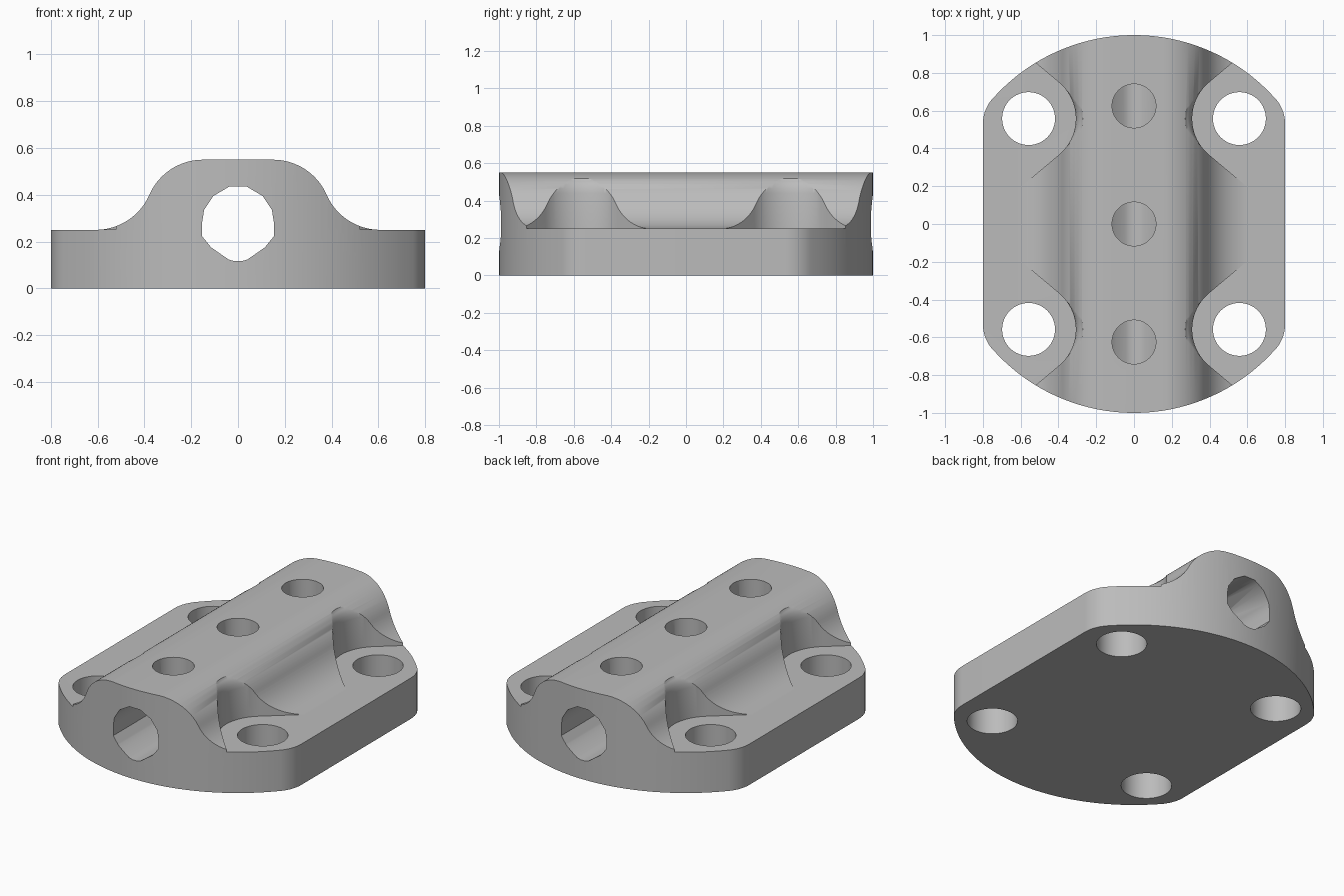
import bpy, bmesh
from math import cos, sin, radians, atan2, hypot, sqrt

if "Cube" in bpy.data.objects:
    bpy.data.objects.remove(bpy.data.objects["Cube"], do_unlink=True)

grey = bpy.data.materials.new("light grey metal")
grey.use_nodes = True
grey.diffuse_color = (0.5, 0.5, 0.5, 1)
grey.node_tree.nodes["Principled BSDF"].inputs["Base Color"].default_value = (0.5, 0.5, 0.5, 1)


def loft(name, sections):
    """Closed solid through matching rings of 3D points."""
    bm = bmesh.new()
    rings = [[bm.verts.new(p) for p in ring] for ring in sections]
    n = len(rings[0])
    for a, b in zip(rings, rings[1:]):
        for i in range(n):
            j = (i + 1) % n
            bm.faces.new((a[i], a[j], b[j], b[i]))
    bm.faces.new(rings[0])
    bm.faces.new(rings[-1])
    bmesh.ops.recalc_face_normals(bm, faces=bm.faces)
    mesh = bpy.data.meshes.new(name)
    bm.to_mesh(mesh)
    bm.free()
    mesh.materials.append(grey)
    obj = bpy.data.objects.new(name, mesh)
    bpy.context.collection.objects.link(obj)
    return obj


def upright(name, pts, z0, z1):
    return loft(name, [[(x, y, z) for x, y in pts] for z in (z0, z1)])


def lengthwise(name, pts, y0, y1):
    return loft(name, [[(x, y, z) for x, z in pts] for y in (y0, y1)])


def arc(cx, cy, r, a0, a1, steps):
    angles = [radians(a0 + (a1 - a0) * i / steps) for i in range(steps + 1)]
    return [(cx + r * cos(a), cy + r * sin(a)) for a in angles]


def circle(cx, cy, r):
    return arc(cx, cy, r, 0, 360, 64)[:-1]


def mirrored(half):
    return half + [(-x, y) for x, y in reversed(half)]


def combine(target, tool, operation):
    mod = target.modifiers.new("combine", 'BOOLEAN')
    mod.operation, mod.solver, mod.object = operation, 'EXACT', tool
    bpy.context.view_layer.objects.active = target
    bpy.ops.object.modifier_apply(modifier=mod.name)
    bpy.data.objects.remove(tool, do_unlink=True)


# Ridge cross-section: flat crown, round shoulder, hollow foot, flange
R, TOP, FLANGE = 0.25, 0.55, 0.25
crown_x = 0.15
foot_x = crown_x + sqrt(0.21)
turn = 23.58
half = arc(crown_x, TOP - R, R, 90, turn, 18)
half += arc(foot_x, FLANGE + R, R, 180 + turn, 270, 18)[1:]
half += [(1.1, FLANGE), (1.1, 0)]
body = lengthwise("mounting_block", mirrored(half), -1.2, 1.2)

# Plan outline: large round ends with softened corners
corner_x, corner_y, corner_r = 0.6, 0.53, 0.2
tangent = 41.5
quarter = arc(corner_x, corner_y, corner_r, 0, tangent, 10)
quarter += arc(0, 0, 1, tangent, 90, 28)[1:]
right = [(x, -y) for x, y in reversed(quarter)] + quarter
plan = right + [(-x, y) for x, y in reversed(right[1:-1])]
combine(body, upright("plan_cutter", plan, 0, 0.8), 'INTERSECT')

# Flared pockets around the bolt holes
BOLT = 0.558
flare = [(0.2505, 0), (0.44, 0), (0.465, 0.004), (0.488, 0.012),
         (0.505, 0.024), (0.515, 0.036), (0.6, 0.055)]


def pocket_ring(offset):
    ring = arc(BOLT, BOLT, R + offset, 130, 230, 32)
    dx, dy = 0.55 * sin(radians(50)), 0.55 * cos(radians(50))
    (ax, ay), (bx, by) = ring[0], ring[-1]
    return [(ax + dx, ay + dy)] + ring + [(bx + dx, by - dy)]


for sx in (-1, 1):
    for sy in (-1, 1):
        rings = [[(sx * x, sy * y, z) for x, y in pocket_ring(o)] for z, o in flare]
        combine(body, loft("pocket_cutter", rings), 'DIFFERENCE')
        hole = upright("bolt_cutter", circle(sx * BOLT, sy * BOLT, 0.14), -0.2, 0.9)
        combine(body, hole, 'DIFFERENCE')

# Faceted bore running front to back
bore = [(0.037, 0.435), (0.105, 0.395), (0.145, 0.335), (0.153, 0.285),
        (0.153, 0.222), (0.115, 0.175), (0.04, 0.123), (0.015, 0.116)]
combine(body, lengthwise("bore_cutter", mirrored(bore), -1.2, 1.2), 'DIFFERENCE')

# Three ports from the crown down into the bore
for y in (-0.625, 0, 0.625):
    combine(body, upright("port_cutter", circle(0, y, 0.116), 0.27, 0.9), 'DIFFERENCE')

# Smooth curved walls, sharp rims
bpy.ops.object.select_all(action='DESELECT')
body.select_set(True)
bpy.context.view_layer.objects.active = body
bpy.ops.object.shade_smooth_by_angle(angle=radians(38))
